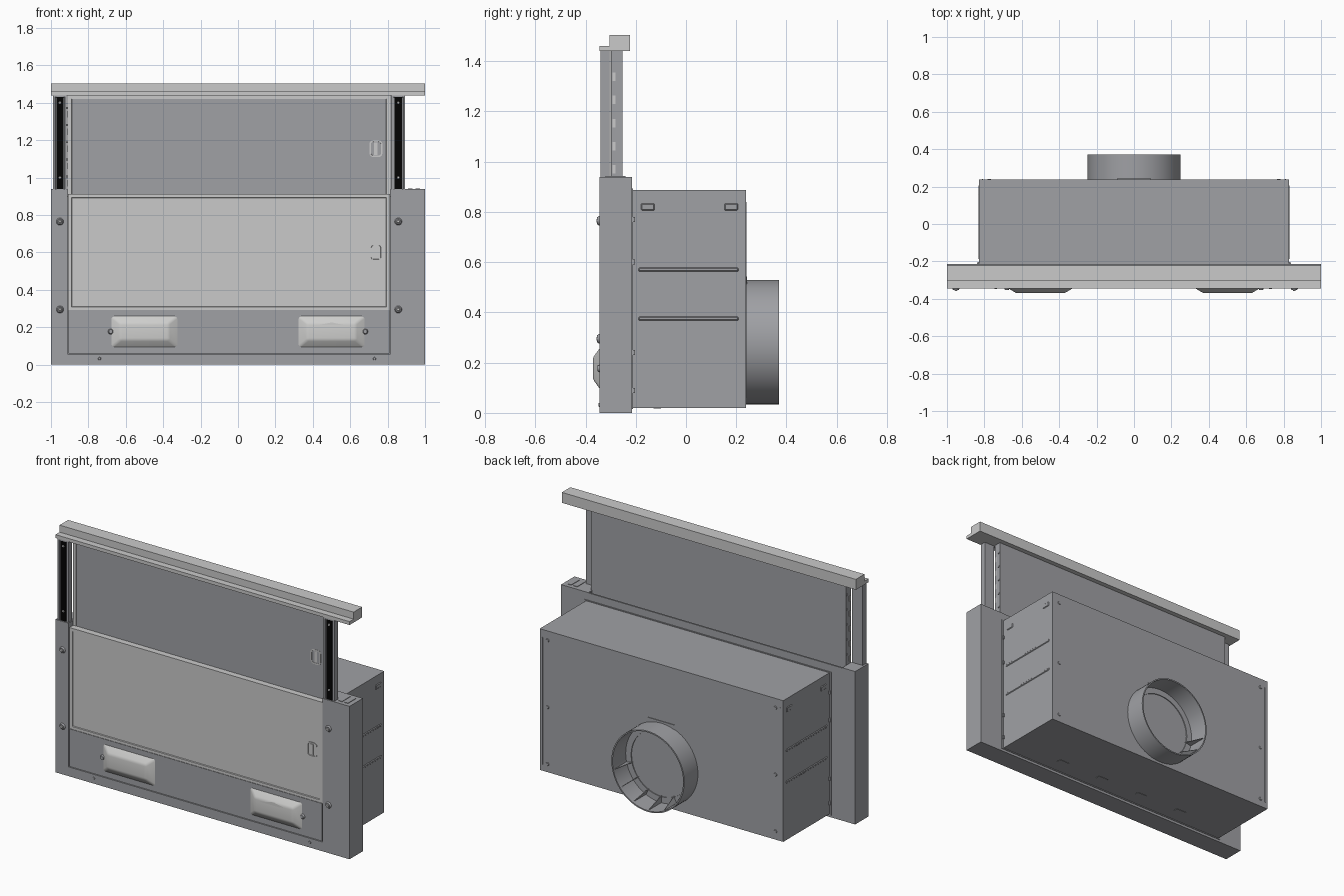
import bpy, bmesh, math
from mathutils import Matrix, Vector

cube = bpy.data.objects.get("Cube")
if cube:
    bpy.data.objects.remove(cube, do_unlink=True)


def material(name, r, g, b):
    m = bpy.data.materials.new(name)
    m.use_nodes = True
    m.diffuse_color = (r, g, b, 1)
    m.node_tree.nodes["Principled BSDF"].inputs["Base Color"].default_value = (r, g, b, 1)
    return m


STEEL = material("grey steel", 0.35, 0.355, 0.375)
LIGHT = material("light aluminium", 0.59, 0.59, 0.59)
BLACK = material("black rail", 0.001, 0.001, 0.001)
LENS = material("lamp lens", 0.62, 0.62, 0.61)


def finish(name, bm, mat, smooth=False):
    bmesh.ops.recalc_face_normals(bm, faces=bm.faces)
    mesh = bpy.data.meshes.new(name)
    bm.to_mesh(mesh)
    bm.free()
    ob = bpy.data.objects.new(name, mesh)
    bpy.context.collection.objects.link(ob)
    mesh.materials.append(mat)
    if smooth:
        bpy.ops.object.select_all(action='DESELECT')
        ob.select_set(True)
        bpy.context.view_layer.objects.active = ob
        bpy.ops.object.shade_smooth_by_angle(angle=math.radians(40))
    return ob


def box_mesh(x, y, z):
    bm = bmesh.new()
    bmesh.ops.create_cube(bm, size=1)
    for v in bm.verts:
        v.co = Vector(((a + b) / 2 + (b - a) * c for (a, b), c in zip((x, y, z), v.co)))
    return bm


def box(name, x, y, z, mat=STEEL, bevel=0):
    bm = box_mesh(x, y, z)
    if bevel:
        bmesh.ops.bevel(bm, geom=bm.edges[:], offset=bevel, segments=1, affect='EDGES')
    return finish(name, bm, mat)


def inset_box(name, x, y, z, mat, rim, depth, corner=0):
    """Box whose front face is sunk inside a rim."""
    bm = box_mesh(x, y, z)
    if corner:
        edges = [e for e in bm.edges if abs(e.verts[0].co.y - e.verts[1].co.y) > 1e-4]
        bmesh.ops.bevel(bm, geom=edges, offset=corner, segments=4, profile=0.5, affect='EDGES')
    bm.normal_update()
    front = min(bm.faces, key=lambda f: f.calc_center_median().y)
    # A plain inset first keeps the step steep
    bmesh.ops.inset_region(bm, faces=[front], thickness=rim)
    bmesh.ops.inset_region(bm, faces=[front], thickness=0.003, depth=-depth)
    return finish(name, bm, mat)


def disc(name, x, y, z, radius, depth, mat=STEEL, sides=16):
    """Tapered screw head lying along y, narrow end outwards."""
    bm = bmesh.new()
    bmesh.ops.create_cone(bm, cap_ends=True, segments=sides, radius1=radius, radius2=radius * 0.7,
                          depth=depth, matrix=Matrix.Translation((x, y, z))
                          @ Matrix.Rotation(math.copysign(math.pi / 2, -y), 4, 'X'))
    return finish(name, bm, mat, True)


def lathe(name, profile, cz, mat, steps=64):
    """Spin closed (radius, y) profile around the y axis."""
    bm = bmesh.new()
    verts = [bm.verts.new((r, y, cz)) for r, y in profile]
    edges = [bm.edges.new((a, b)) for a, b in zip(verts, verts[1:] + verts[:1])]
    bmesh.ops.spin(bm, geom=verts + edges, cent=(0, 0, cz), axis=(0, 1, 0),
                   angle=math.tau, steps=steps)
    bmesh.ops.remove_doubles(bm, verts=bm.verts, dist=1e-5)
    return finish(name, bm, mat, True)


# Front frame: core, two pillars and bottom fascia
box("frame_core", (-0.99, 0.99), (-0.32, -0.215), (0.005, 0.9))
box("left_pillar", (0.815, 1), (-0.345, -0.215), (0, 0.94))
box("right_pillar", (-1, -0.912), (-0.345, -0.215), (0, 0.94))
box("bottom_fascia", (-0.907, 0.81), (-0.342, -0.3), (0.06, 0.291))
box("bottom_rail", (-0.93, 0.83), (-0.345, -0.215), (0, 0.057))
box("rear_lip", (-0.95, 0.95), (-0.225, -0.215), (0.88, 0.938))

# Filter panels with sunken centres and finger latches; the upper one slides behind
for name, z, mid, y in (("lower", (0.289, 0.912), 0.6, -0.339), ("upper", (0.89, 1.44), 1.155, -0.301)):
    inset_box(name + "_filter", (-0.909, 0.812), (y, y + 0.036), z, LIGHT, 0.027, 0.006)
    inset_box(name + "_latch", (0.703, 0.772), (y + 0.002, y + 0.03), (mid - 0.045, mid + 0.045),
              LIGHT, 0.008, 0.012, 0.02)
    box(name + "_latch_grip", (0.728, 0.747), (y + 0.003, y + 0.02), (mid - 0.034, mid + 0.034), LIGHT)
box("upper_filter_case", (-0.912, 0.822), (-0.298, -0.252), (0.88, 1.442))

# Pull-out front bar with a low front lip
box("front_bar", (-1, 1), (-0.305, -0.222), (1.44, 1.504), LIGHT)
box("front_bar_lip", (-1, 1), (-0.345, -0.3), (1.44, 1.461), LIGHT)

# Telescopic slides: black rail in an open channel, slots along the filter case
for side, cx, s in (("left", 0.857, 1), ("right", -0.952, -1)):
    inset_box(side + "_slide_channel", (cx - 0.036, cx + 0.036), (-0.34, -0.305), (0.9, 1.44),
              STEEL, 0.013, 0.006)
    box(side + "_rail", (cx - 0.019, cx + 0.019), (-0.338, -0.33), (0.935, 1.437), BLACK)
    wall = 0.822 if s > 0 else -0.912
    for i in range(5):
        z = 0.97 + 0.092 * i
        box(side + "_case_slot", (wall - 0.002, wall + 0.002), (-0.293, -0.281), (z - 0.017, z + 0.017), LIGHT)
        box(side + "_case_tab", (wall - 0.004, wall + 0.004), (-0.265, -0.255), (z + 0.03, z + 0.04))
    for z in (1.0, 1.4):
        disc(side + "_rail_rivet", cx, -0.339, z, 0.008, 0.004, LIGHT, 10)
    # Pillar screws
    for z in (0.295, 0.765):
        disc(side + "_pillar_screw", cx, -0.349, z, 0.02, 0.009)
        disc(side + "_screw_core", cx, -0.355, z, 0.009, 0.004, LIGHT, 10)
for x in (0.92, 0.96):
    box("pillar_top_guide", (x - 0.012, x + 0.012), (-0.32, -0.24), (0.935, 0.943))
for x in (-0.74, 0.73):
    disc("bottom_screw", x, -0.346, 0.032, 0.009, 0.004, STEEL, 10)

# Pillow shaped lamps
for side, s in (("left", 1), ("right", -1)):
    cx, cz = 0.5 * s, 0.177
    bm = box_mesh((cx - 0.184, cx + 0.184), (-0.37, -0.337), (cz - 0.089, cz + 0.089))
    for v in bm.verts:
        if v.co.y < -0.35:
            v.co.x = cx + (v.co.x - cx) * 0.7
            v.co.z = cz + (v.co.z - cz) * 0.5
    bmesh.ops.bevel(bm, geom=bm.edges[:], offset=0.01, segments=3, profile=0.5, affect='EDGES')
    finish(side + "_lamp", bm, LENS, True)
    disc(side + "_lamp_screw", 0.68 * s, -0.347, cz, 0.015, 0.01)
    for dz in (-0.025, 0.025):
        disc(side + "_lamp_pin", 0.62 * s, -0.362, cz + dz, 0.008, 0.008, STEEL, 10)
# Small ridge on one lamp
bm = bmesh.new()
bm.faces.new([bm.verts.new((x, -0.37, z)) for x, z in ((0.4, 0.205), (0.6, 0.205), (0.5, 0.226))])
bmesh.ops.solidify(bm, geom=bm.faces[:], thickness=0.006)
finish("lamp_ridge", bm, LENS)

# Rear housing
box("housing", (-0.828, 0.828), (-0.22, 0.238), (0.02, 0.888))
box("housing_flange", (-0.84, 0.84), (-0.216, -0.211), (0.015, 0.893))
for side, s in (("left", 1), ("right", -1)):
    wall = sorted((0.82 * s, 0.832 * s))
    for z in (0.375, 0.57):
        box(side + "_housing_rib", wall, (-0.19, 0.21), (z - 0.009, z + 0.009), bevel=0.005)
    for y in (-0.152, 0.18):
        box(side + "_housing_tab", wall, (y - 0.028, y + 0.028), (0.805, 0.835), bevel=0.005)
    for z in (0.09, 0.24, 0.6, 0.77):
        box(side + "_flange_clip", sorted((0.82 * s, 0.836 * s)), (-0.212, -0.203), (z - 0.01, z + 0.01))
    for z in (0.07, 0.42, 0.83):
        disc(side + "_back_screw", 0.775 * s, 0.239, z, 0.012, 0.005, STEEL, 10)
    # Corner seam and underside clips
    box(side + "_corner_seam", (0.81 * s - 0.003, 0.81 * s + 0.003), (0.236, 0.24), (0.06, 0.84))
    for x in (0.15, 0.45):
        box(side + "_bottom_clip", (x * s - 0.035, x * s + 0.035), (-0.13, -0.1), (0.018, 0.022))

# Open outlet collar with tapered fins in its lower half
R, CZ = 0.248, 0.282
lathe("outlet_collar", [(R, 0.23), (R, 0.371), (R - 0.008, 0.371), (R - 0.008, 0.23)], CZ, STEEL)
lathe("outlet_seat", [(R, 0.236), (R, 0.243), (R - 0.045, 0.243), (R - 0.045, 0.236)], CZ, STEEL)
for i in range(7):
    fin = box_mesh((R - 0.05, R - 0.005), (0.238, 0.355), (-0.002, 0.002))
    for v in fin.verts:
        if v.co.y > 0.3 and v.co.x < R - 0.02:
            v.co.x = R - 0.012
    bmesh.ops.transform(fin, verts=fin.verts, matrix=Matrix.Translation((0, 0, CZ))
                        @ Matrix.Rotation(math.pi * (i + 0.5) / 7, 4, 'Y'))
    finish("collar_fin", fin, STEEL)
box("collar_tab", (-0.09, 0.09), (0.236, 0.242), (CZ + R - 0.04, CZ + R + 0.012))
